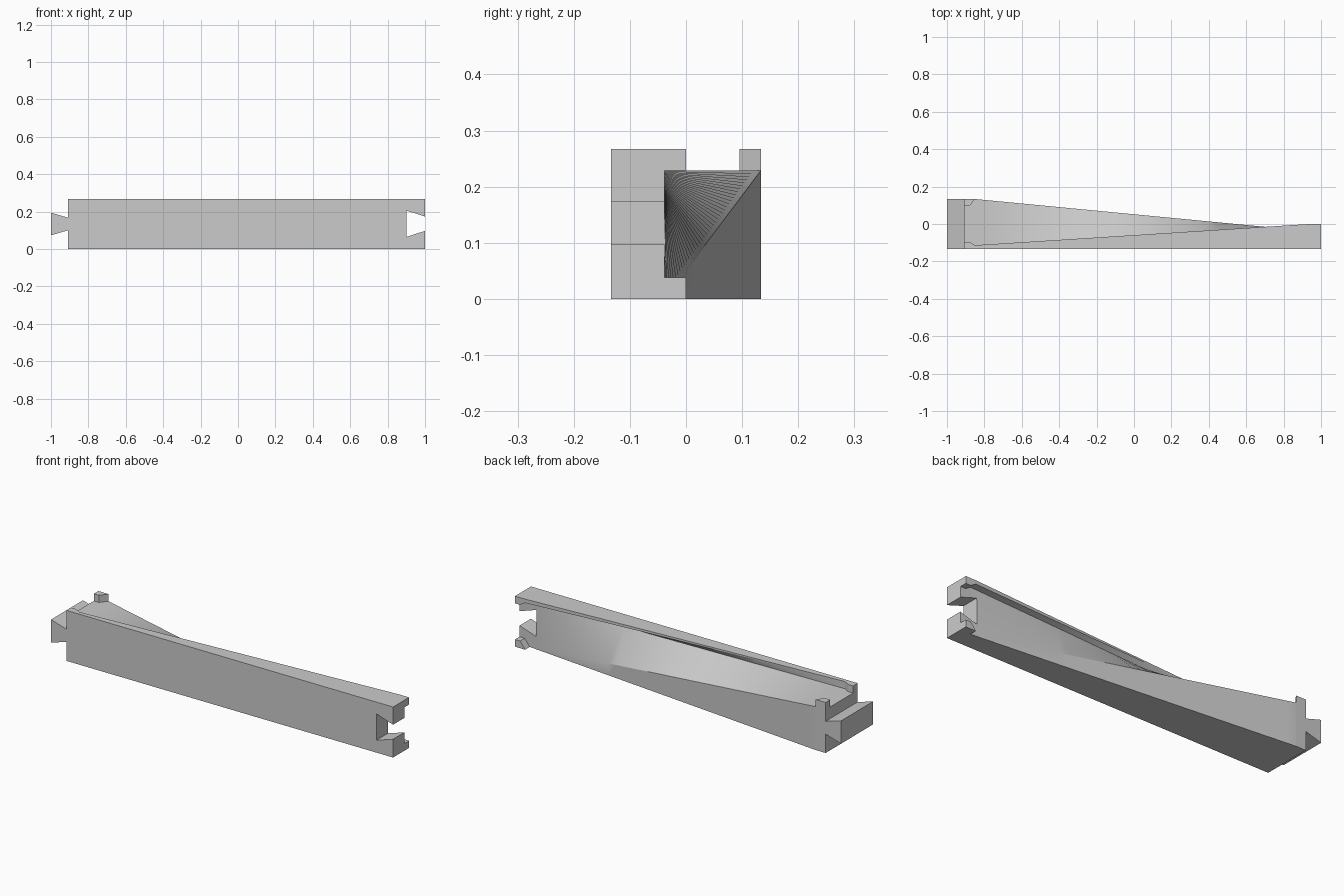
import bpy
import bmesh
import math

cube = bpy.data.objects.get("Cube")
if cube:
    bpy.data.objects.remove(cube, do_unlink=True)

H = 0.1335        # half depth
TOP = 2 * H       # full height
LIP = 0.038       # lip thickness and channel depth
THIN = 0.02       # lip thickness where the twist begins
X0, X1 = -0.85, 0.94   # start and end of the twist

grey = bpy.data.materials.new("light_grey")
grey.use_nodes = True
grey.diffuse_color = (0.6, 0.6, 0.6, 1)
grey.node_tree.nodes["Principled BSDF"].inputs["Base Color"].default_value = (0.6, 0.6, 0.6, 1)


def loft(name, rings):
    """Closed skin through equal-length rings of points, capped at both ends."""
    bm = bmesh.new()
    rows = [[bm.verts.new(p) for p in ring] for ring in rings]
    n = len(rows[0])
    for a, b in zip(rows, rows[1:]):
        for i in range(n):
            j = (i + 1) % n
            bm.faces.new((a[i], a[j], b[j], b[i]))
    bm.faces.new(rows[0][::-1])
    bm.faces.new(rows[-1])
    bmesh.ops.remove_doubles(bm, verts=bm.verts, dist=1e-5)
    bmesh.ops.dissolve_degenerate(bm, dist=1e-6, edges=bm.edges)
    bmesh.ops.recalc_face_normals(bm, faces=bm.faces)
    mesh = bpy.data.meshes.new(name)
    bm.to_mesh(mesh)
    bm.free()
    mesh.materials.append(grey)
    obj = bpy.data.objects.new(name, mesh)
    bpy.context.collection.objects.link(obj)
    return obj


def dovetail(name, narrow, wide, z_narrow, z_wide, depth):
    """Flared prism running through the depth, narrow end to wide end."""
    outline = [(narrow, z_narrow[0]), (wide, z_wide[0]),
               (wide, z_wide[1]), (narrow, z_narrow[1])]
    return loft(name, [[(x, y, z) for x, z in outline] for y in (-depth, depth)])


def ring(x, lip, wall, inner, outer, nub_in, nub_out, base):
    section = [(-H, 0), (-H, TOP), lip, wall, inner, outer, nub_in, nub_out, base]
    return [(x, y, z) for y, z in section]


def upward_end(x, front, back):
    """Channel open to the top between a front and a back lip."""
    floor = TOP - LIP
    lip = (front - H, TOP)
    return ring(x, lip, lip, (front - H, floor), (H - back, floor),
                (H - back, TOP), (H, TOP), (H, 0))


def backward_end(x, upper, lower):
    """Channel open to the back between an upper and a lower lip."""
    return ring(x, (0, TOP), (0, TOP - upper), (-LIP, TOP - upper), (-LIP, lower),
                (0, lower), (0, 0), (0, 0))


def mix(a, b, t):
    return tuple(p + (q - p) * t for p, q in zip(a, b))


def twist(t):
    """Channel turning from open at the top to open at the back."""
    outer = mix((H, TOP - LIP), (-LIP, 0), t)
    return ring(X0 + (X1 - X0) * t,
                mix((THIN - H, TOP), (0, TOP), t),
                mix((THIN - H, TOP), (0, TOP - THIN), t),
                mix((THIN - H, TOP - LIP), (-LIP, TOP - THIN), t),
                outer, outer, outer, (outer[0], 0))


# Body: open end, twisted channel, open end
GAP = 0.0002
rings = [upward_end(-0.91, LIP, LIP), upward_end(-0.88, LIP, LIP),
         upward_end(X0 - GAP, THIN, 0)]
steps = 40
rings += [twist(i / steps) for i in range(steps + 1)]
rings += [backward_end(X1 + GAP, THIN, 0), backward_end(0.97, LIP, LIP),
          backward_end(1.0, LIP, LIP)]
body = loft("twisted_channel_body", rings)

# Dovetail slot cut through the far end
slot = dovetail("slot_cutter", 1.01, 0.902, (0.1, 0.17), (0.065, 0.205), 0.3)
slot.hide_render = True
cut = body.modifiers.new("slot", 'BOOLEAN')
cut.operation = 'DIFFERENCE'
cut.solver = 'EXACT'
cut.object = slot
bpy.context.view_layer.objects.active = body
body.select_set(True)
bpy.ops.object.modifier_apply(modifier=cut.name)
bpy.data.objects.remove(slot, do_unlink=True)

# Dovetail tab on the near end
dovetail("dovetail_tab", -0.908, -1.0, (0.1, 0.167), (0.073, 0.194), H)

# Smooth twist with crisp edges
bpy.ops.object.select_all(action='DESELECT')
body.select_set(True)
bpy.context.view_layer.objects.active = body
bpy.ops.object.shade_smooth_by_angle(angle=math.radians(20))
